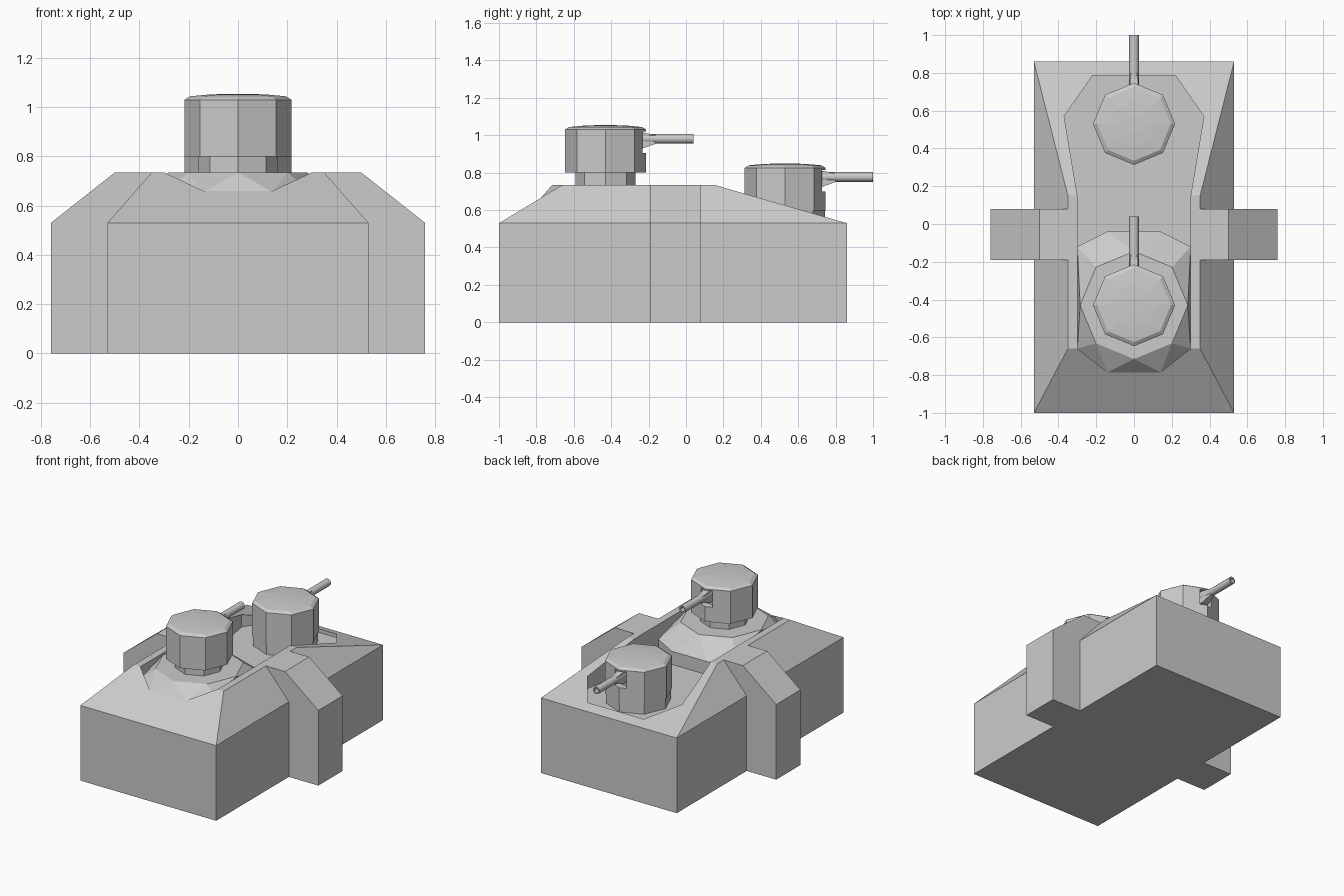
import bpy, bmesh, math

if "Cube" in bpy.data.objects:
    bpy.data.objects.remove(bpy.data.objects["Cube"])


def finish(bm, name):
    bmesh.ops.recalc_face_normals(bm, faces=bm.faces)
    me = bpy.data.meshes.new(name)
    bm.to_mesh(me)
    bm.free()
    ob = bpy.data.objects.new(name, me)
    bpy.context.collection.objects.link(ob)
    return ob


def hull(name, pts):
    """Convex solid around points."""
    bm = bmesh.new()
    for p in pts:
        bm.verts.new(p)
    bmesh.ops.convex_hull(bm, input=bm.verts)
    bmesh.ops.dissolve_limit(bm, angle_limit=0.005, verts=bm.verts, edges=bm.edges)
    return finish(bm, name)


def prism(name, outline, a, b, axis='z'):
    """Closed outline extruded from a to b along z or y."""
    bm = bmesh.new()
    put = (lambda p, t: (p[0], p[1], t)) if axis == 'z' else (lambda p, t: (p[0], t, p[1]))
    lo = [bm.verts.new(put(p, a)) for p in outline]
    hi = [bm.verts.new(put(p, b)) for p in outline]
    bm.faces.new(lo)
    bm.faces.new(hi)
    n = len(outline)
    for i in range(n):
        j = (i + 1) % n
        bm.faces.new((lo[i], lo[j], hi[j], hi[i]))
    return finish(bm, name)


def both(half):
    """Mirror a half outline over x = 0 into a closed outline."""
    return half + [(-p[0],) + tuple(p[1:]) for p in reversed(half)]


def boolean(ob, tool, op):
    m = ob.modifiers.new(op, 'BOOLEAN')
    m.operation, m.object, m.solver = op, tool, 'EXACT'
    bpy.context.view_layer.objects.active = ob
    bpy.ops.object.modifier_apply(modifier=m.name)
    bpy.data.objects.remove(tool)


def lathe(name, cy, rings, n=8):
    """Octagonal stack of (radius, z) rings, corners on the axes."""
    bm = bmesh.new()
    loops = [[bm.verts.new((r * math.cos(2 * math.pi * i / n),
                            cy + r * math.sin(2 * math.pi * i / n), z))
              for i in range(n)] for r, z in rings]
    bm.faces.new(loops[0])
    bm.faces.new(loops[-1])
    for lo, hi in zip(loops, loops[1:]):
        for i in range(n):
            j = (i + 1) % n
            bm.faces.new((lo[i], lo[j], hi[j], hi[i]))
    return finish(bm, name)


# Concrete body with sloped roof edges and the cross rib
body = hull('bunker_body', both([
    (.53, -1, 0), (.53, .86, 0), (.53, -1, .53), (.53, .86, .53),
    (.53, .57, .53), (.35, -.66, .735), (.35, .15, .735)]))
rib = prism('cross_rib', both([(.76, 0), (.76, .53), (.5, .735)]), -.19, .08, 'y')
boolean(body, rib, 'UNION')

# Sunken trench in the roof
trench = both([(.14, -.785), (.30, -.66), (.30, .15), (.37, .57), (.22, .785)])
boolean(body, prism('trench_cutter', trench, .527, 1), 'DIFFERENCE')

# Raised octagonal platform for the rear turret
REAR, FRONT = -.43, .53
outer = both([(.14, -.785, .655), (.30, -.66, .65), (.30, -.12, .63), (.14, -.04, .62)])
inner = [(.285 * math.cos(k * math.pi / 4), REAR + .285 * math.sin(k * math.pi / 4), .735)
         for k in range(8)]
hull('rear_turret_platform', outer + [(x, y, .5) for x, y, z in outer] + inner)


def turret(prefix, cy, z, neck):
    # Neck
    lathe(prefix + '_turret_neck', cy, [(neck, z - .01), (neck, z + .066)])
    # Octagonal body with shallow domed cap
    head = lathe(prefix + '_turret', cy, [(.217, z + .065), (.217, z + .295), (.195, z + .309),
                                          (.12, z + .316), (.05, z + .319)])
    # Gun port notch
    port = prism('port_cutter', both([(.045, z + .17), (.045, z + .285)]),
                 cy + .165, cy + .3, 'y')
    boolean(head, port, 'DIFFERENCE')
    # Tapered gun mount
    hull(prefix + '_gun_mount', both([
        (.022, cy + .15, z + .195), (.022, cy + .15, z + .28),
        (.022, cy + .2, z + .195), (.022, cy + .2, z + .28),
        (.018, cy + .27, z + .22), (.018, cy + .27, z + .265)]))
    # Barrel with hollow muzzle
    bm = bmesh.new()
    n, rings = 12, [(.15, .026), (.47, .026), (.47, .016), (.42, .016)]
    loops = [[bm.verts.new((r * math.cos(2 * math.pi * i / n), cy + y,
                            z + .247 + r * math.sin(2 * math.pi * i / n)))
              for i in range(n)] for y, r in rings]
    bm.faces.new(loops[0])
    bm.faces.new(loops[-1])
    for lo, hi in zip(loops, loops[1:]):
        for i in range(n):
            j = (i + 1) % n
            bm.faces.new((lo[i], lo[j], hi[j], hi[i]))
    barrel = finish(bm, prefix + '_gun_barrel')
    bpy.ops.object.select_all(action='DESELECT')
    barrel.select_set(True)
    bpy.context.view_layer.objects.active = barrel
    bpy.ops.object.shade_smooth_by_angle(angle=math.radians(40))


turret('rear', REAR, .735, .16)
turret('front', FRONT, .53, .212)
